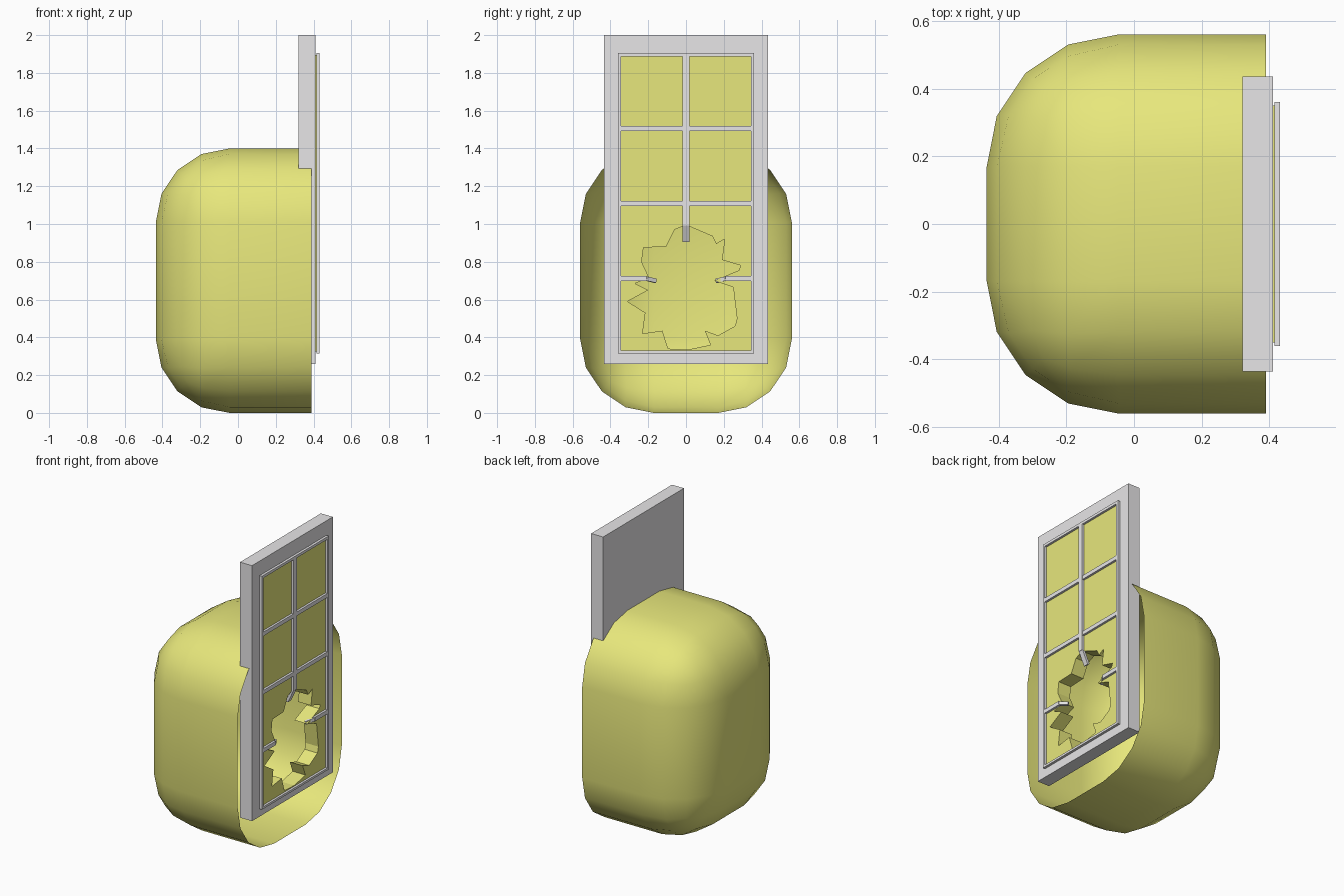
import bpy, bmesh
from math import radians
from mathutils import Matrix, Vector

if "Cube" in bpy.data.objects:
    bpy.data.objects.remove(bpy.data.objects["Cube"])


def material(name, colour):
    m = bpy.data.materials.new(name)
    m.use_nodes = True
    m.diffuse_color = (*colour, 1)
    m.node_tree.nodes["Principled BSDF"].inputs["Base Color"].default_value = (*colour, 1)
    return m


yellow = material("soft yellow", (0.8, 0.8, 0.2))
grey = material("light grey", (0.8, 0.79, 0.8))


def add_object(name, mesh, *mats):
    obj = bpy.data.objects.new(name, mesh)
    bpy.context.collection.objects.link(obj)
    for m in mats:
        mesh.materials.append(m)
    return obj


def from_bmesh(name, bm, *mats):
    mesh = bpy.data.meshes.new(name)
    bm.to_mesh(mesh)
    bm.free()
    return add_object(name, mesh, *mats)


def box(name, centre, size, mat, rotation=Matrix()):
    bm = bmesh.new()
    bmesh.ops.create_cube(bm, size=1, matrix=Matrix.Translation(centre) @ rotation
                          @ Matrix.Diagonal((*size, 1)))
    return from_bmesh(name, bm, mat)


def rectangle(half_width, low, high):
    return [(-half_width, low), (half_width, low), (half_width, high), (-half_width, high)]


def plate(name, loops, x_back, x_front, *mats):
    """Filled outline with holes in the y-z plane, given thickness along x."""
    curve = bpy.data.curves.new(name + "_outline", "CURVE")
    curve.dimensions = "2D"
    curve.fill_mode = "BOTH"
    curve.extrude = (x_front - x_back) / 2
    for loop in loops:
        spline = curve.splines.new("POLY")
        spline.points.add(len(loop) - 1)
        for point, (y, z) in zip(spline.points, loop):
            point.co = (y, z, 0, 1)
        spline.use_cyclic_u = True
    helper = bpy.data.objects.new(name + "_outline", curve)
    mesh = bpy.data.meshes.new_from_object(helper)
    bpy.data.objects.remove(helper)
    bm = bmesh.new()
    bm.from_mesh(mesh)
    bpy.data.meshes.remove(mesh)
    turn = Matrix(((0, 0, 1, (x_back + x_front) / 2), (1, 0, 0, 0), (0, 1, 0, 0), (0, 0, 0, 1)))
    bm.transform(turn)
    bmesh.ops.remove_doubles(bm, verts=bm.verts, dist=0.0005)
    bmesh.ops.recalc_face_normals(bm, faces=bm.faces)
    for f in bm.faces:
        f.smooth = False
        f.material_index = 0
    return from_bmesh(name, bm, *mats)


# Rounded shell, open towards the window
bm = bmesh.new()
bmesh.ops.create_cube(bm, size=1, matrix=Matrix.Translation((-0.0225, 0, 0.7))
                      @ Matrix.Diagonal((0.825, 1.12, 1.4, 1)))
bmesh.ops.delete(bm, geom=[f for f in bm.faces if f.normal.x > 0.5], context="FACES_ONLY")
bmesh.ops.bevel(bm, geom=[e for e in bm.edges if not e.is_boundary], offset=0.39,
                segments=4, profile=0.5, affect="EDGES", clamp_overlap=False)
for f in bm.faces:
    f.smooth = True
from_bmesh("shell", bm, yellow)

# Jagged hole outline, as (y, z)
hole = [(0, .995), (.14, .935), (.16, .895), (.205, .92), (.19, .81), (.29, .78), (.28, .755),
        (.15, .7), (.25, .665), (.27, .5), (.26, .46), (.17, .41), (.1, .435), (.13, .36),
        (.01, .335), (-.095, .34), (-.125, .435), (-.23, .42), (-.215, .53), (-.31, .59),
        (-.2, .65), (-.27, .685), (-.195, .715), (-.235, .8), (-.225, .875), (-.105, .88),
        (-.06, .97)]

# Thick window slab; the broken walls of the hole are yellow
slab = plate("window_slab", [rectangle(0.435, 0.26, 2), hole], 0.32, 0.41, grey, yellow)
for p in slab.data.polygons:
    if abs(p.normal.x) < 0.5 and abs(p.center.y) < 0.4 and 0.3 < p.center.z < 1.1:
        p.material_index = 1

# Broken glass and the thin trim around it
plate("glass", [rectangle(0.35, 0.325, 1.895), hole], 0.41, 0.417, yellow)
plate("window_trim", [rectangle(0.36, 0.315, 1.905), rectangle(0.344, 0.33, 1.887)],
      0.415, 0.432, grey)

# Glazing bars
BAR_X, DEPTH = 0.4235, 0.017
box("upright_bar", (BAR_X, 0, 1.44), (DEPTH, 0.035, 0.894), grey)
for name, z in (("upper", 1.505), ("middle", 1.108)):
    for side, s in (("left", 1), ("right", -1)):
        box(f"{name}_bar_{side}", (BAR_X, s * 0.181, z), (DEPTH, 0.326, 0.027), grey)

# Snapped bars with tips bent inwards
box("upright_bar_tip", (BAR_X - 0.022, 0, 0.953), (DEPTH, 0.035, 0.1), grey,
    Matrix.Rotation(radians(25), 4, "Y"))
for side, s in (("left", 1), ("right", -1)):
    box(f"lower_bar_{side}", (BAR_X, s * 0.277, 0.712), (DEPTH, 0.134, 0.027), grey)
    bend = Matrix.Rotation(s * radians(-30), 4, "Z") @ Matrix.Rotation(s * radians(12), 4, "X")
    box(f"lower_bar_tip_{side}", (BAR_X - 0.015, s * 0.186, 0.705), (DEPTH, 0.06, 0.022),
        grey, bend)
